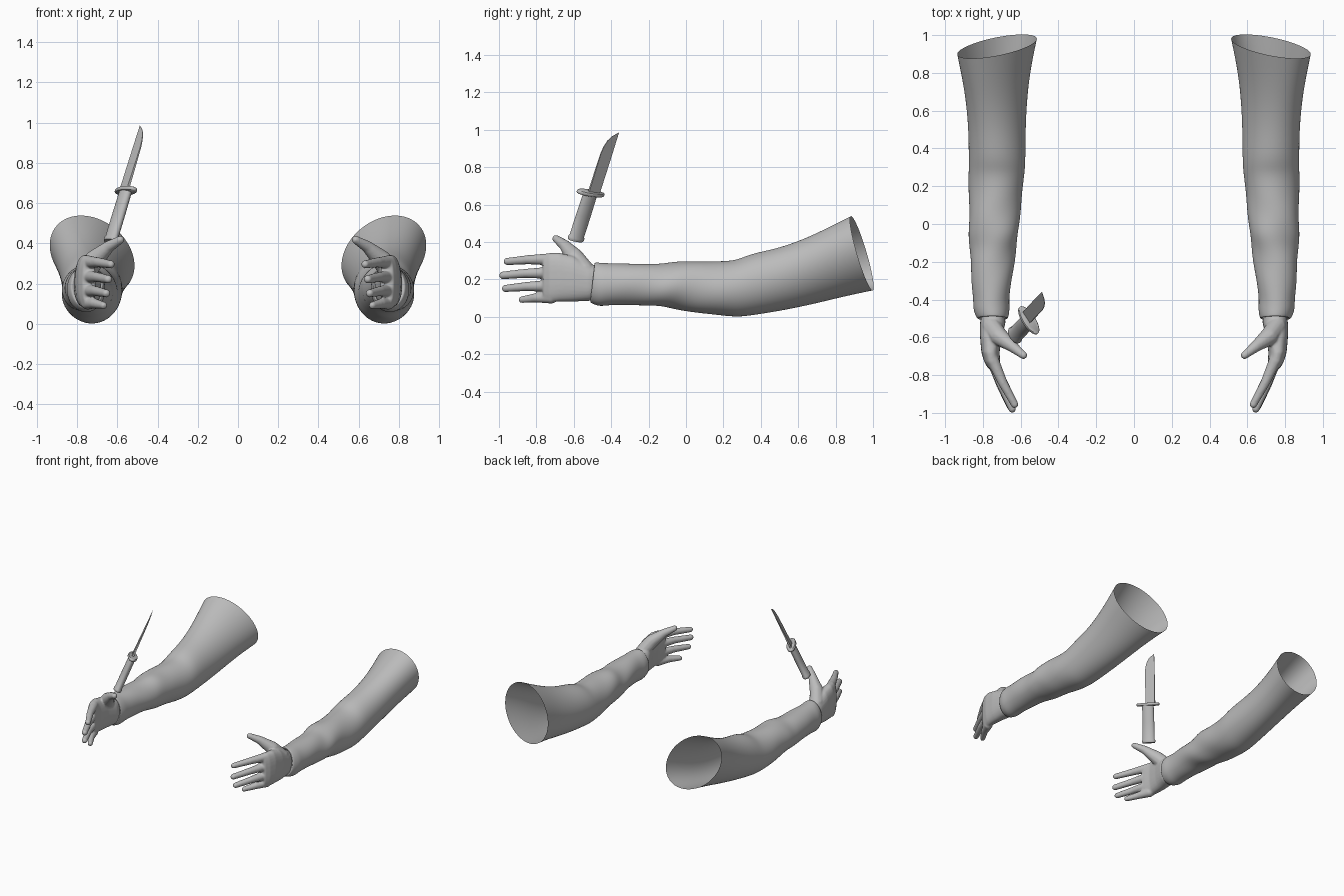
import bpy, bmesh, math
from mathutils import Vector, Matrix

cube = bpy.data.objects.get("Cube")
if cube:
    bpy.data.objects.remove(cube)

grey = bpy.data.materials.new("plain grey")
grey.use_nodes = True
grey.diffuse_color = (0.5, 0.5, 0.5, 1)
grey.node_tree.nodes["Principled BSDF"].inputs["Base Color"].default_value = (0.5, 0.5, 0.5, 1)


def make_object(name, bm, smooth=True):
    bmesh.ops.recalc_face_normals(bm, faces=bm.faces)
    mesh = bpy.data.meshes.new(name)
    bm.to_mesh(mesh)
    bm.free()
    mesh.materials.append(grey)
    obj = bpy.data.objects.new(name, mesh)
    bpy.context.collection.objects.link(obj)
    if smooth:
        bpy.ops.object.select_all(action='DESELECT')
        obj.select_set(True)
        bpy.context.view_layer.objects.active = obj
        bpy.ops.object.shade_smooth_by_angle(angle=math.radians(50))
    return obj


def loft(bm, rings, cap_start=False, cap_end=False):
    loops = [[bm.verts.new(p) for p in ring] for ring in rings]
    n = len(loops[0])
    for a, b in zip(loops, loops[1:]):
        for i in range(n):
            j = (i + 1) % n
            bm.faces.new((a[i], a[j], b[j], b[i]))
    if cap_start:
        bm.faces.new(loops[0])
    if cap_end:
        bm.faces.new(loops[-1])


def power(v, p):
    return math.copysign(abs(v) ** p, v)


def section(y, left, right, low, high, p=1.0, n=28):
    """Upright rounded section as a list of (angle, point)."""
    mid = Vector(((left + right) / 2, y, (low + high) / 2))
    hx, hz = (right - left) / 2, (high - low) / 2
    out = []
    for i in range(n):
        t = math.tau * i / n
        out.append((t, mid + Vector((hx * power(math.cos(t), p), 0, hz * power(math.sin(t), p)))))
    return out


def mirrored(obj):
    obj.modifiers.new("other side", 'MIRROR').use_mirror_merge = False


# Sleeves: y, outer x, inner x, bottom z, top z
stations = [
    (-.48, -.80, -.69, .11, .26), (-.505, -.825, -.672, .082, .288),
    (-.495, -.835, -.665, .073, .292), (-.45, -.853, -.657, .053, .288),
    (-.40, -.850, -.662, .064, .286), (-.30, -.862, -.648, .063, .287),
    (-.20, -.866, -.633, .061, .282), (-.12, -.870, -.620, .052, .280),
    (-.05, -.873, -.610, .040, .301), (.05, -.873, -.603, .024, .297),
    (.16, -.876, -.592, .008, .295), (.27, -.876, -.578, -.001, .302),
    (.34, -.876, -.574, .006, .337), (.50, -.876, -.574, .033, .364),
    (.66, -.886, -.567, .070, .415), (.80, -.905, -.550, .108, .475),
    (.94, -.930, -.520, .140, .540)]
rings = []
for y, xo, xi, zb, zt in stations:
    flare = max(0, (y - .3) / .64)
    lean = .012 if y < -.4 else -.058 * flare
    fold = .007 * max(0, 1 - abs(y + .05) / .42)
    ring = []
    for t, p in section(y, xo, xi, zb, zt):
        c, s = math.cos(t), math.sin(t)
        ripple = fold * math.sin(3 * t + 23 * y)
        ring.append(p + Vector((ripple * c - .055 * flare * s, lean * s + .027 * flare * c, ripple * s)))
    rings.append(ring)
bm = bmesh.new()
loft(bm, rings)
sleeves = make_object("sleeves", bm)
sub = sleeves.modifiers.new("soft cloth", 'SUBSURF')
sub.levels = sub.render_levels = 2
mirrored(sleeves)

# Hands: palm loft fused with sphere-swept fingers
palm = [(-.45, -.80, -.69, .10, .265), (-.52, -.815, -.68, .085, .285),
        (-.60, -.815, -.70, .082, .325), (-.68, -.808, -.712, .082, .343),
        (-.73, -.793, -.708, .077, .342), (-.765, -.772, -.708, .085, .332)]
bm = bmesh.new()
loft(bm, [[p for _, p in section(*row, p=.8)] for row in palm], True, True)


def digit(points, radii, steps=9):
    pts = [Vector(p) for p in points]
    for k in range(len(pts) - 1):
        for i in range(steps + 1):
            f = i / steps
            r = radii[k] + (radii[k + 1] - radii[k]) * f
            bmesh.ops.create_icosphere(bm, subdivisions=2, radius=r,
                                       matrix=Matrix.Translation(pts[k].lerp(pts[k + 1], f)))


# Fingers: root z, tip x, tip y, tip z, tip radius
for z, tx, ty, tz, r in [(.308, -.632, -.955, .296, .021), (.236, -.645, -.978, .222, .022),
                         (.166, -.655, -.965, .152, .021), (.104, -.668, -.877, .092, .019)]:
    root = Vector((-.748, -.72, z))
    tip = Vector((tx, ty, tz))
    knuckle = root.lerp(tip, .52) + Vector((-.006, 0, .004))
    digit([root, knuckle, tip], [.034, .026, r])
digit([(-.755, -.54, .25), (-.715, -.595, .318), (-.645, -.648, .382), (-.585, -.695, .418)],
      [.052, .050, .031, .021])
hands = make_object("hands", bm)
remesh = hands.modifiers.new("fuse", 'REMESH')
remesh.mode = 'VOXEL'
remesh.voxel_size = .006
remesh.use_smooth_shade = True
soften = hands.modifiers.new("soften", 'SMOOTH')
soften.factor, soften.iterations = .5, 6
mirrored(hands)

# Knife frame: x across the blade, y through it, z along it
axis = Vector((.276, .294, .914)).normalized()
side = Vector((-.55, .82, -.13))
side = (side - axis * side.dot(axis)).normalized()
thick = axis.cross(side)
frame = Matrix.Translation((-.557, -.51, .662)) @ Matrix((side, thick, axis)).transposed().to_4x4()


def oval(a, b, z, n=28):
    return [Vector((a * math.cos(math.tau * i / n), b * math.sin(math.tau * i / n), z)) for i in range(n)]


# Knife handle with a flared butt
bm = bmesh.new()
loft(bm, [oval(.045 * s, .028 * s, z) for s, z in
          [(1.03, -.275), (1.08, -.268), (1.08, -.258), (.97, -.25), (.97, -.13), (.93, 0)]], True, True)
make_object("knife_handle", bm).matrix_world = frame

# Knife guard
bm = bmesh.new()
loft(bm, [oval(a, b, z) for a, b, z in
          [(.082, .033, -.009), (.086, .036, -.005), (.086, .036, .005), (.082, .033, .009)]], True, True)
make_object("knife_guard", bm).matrix_world = frame

# Blade: clipped outline, thinning toward the point
outline = [(-.015, 0), (-.016, .23), (-.011, .27), (0, .305), (.018, .332), (.055, .36), (.055, .2), (.053, 0)]
bm = bmesh.new()
loft(bm, [[Vector((w, sign * .007 * (1 - z / .4), z)) for w, z in outline] for sign in (-1, 1)], True, True)
make_object("knife_blade", bm, False).matrix_world = frame
